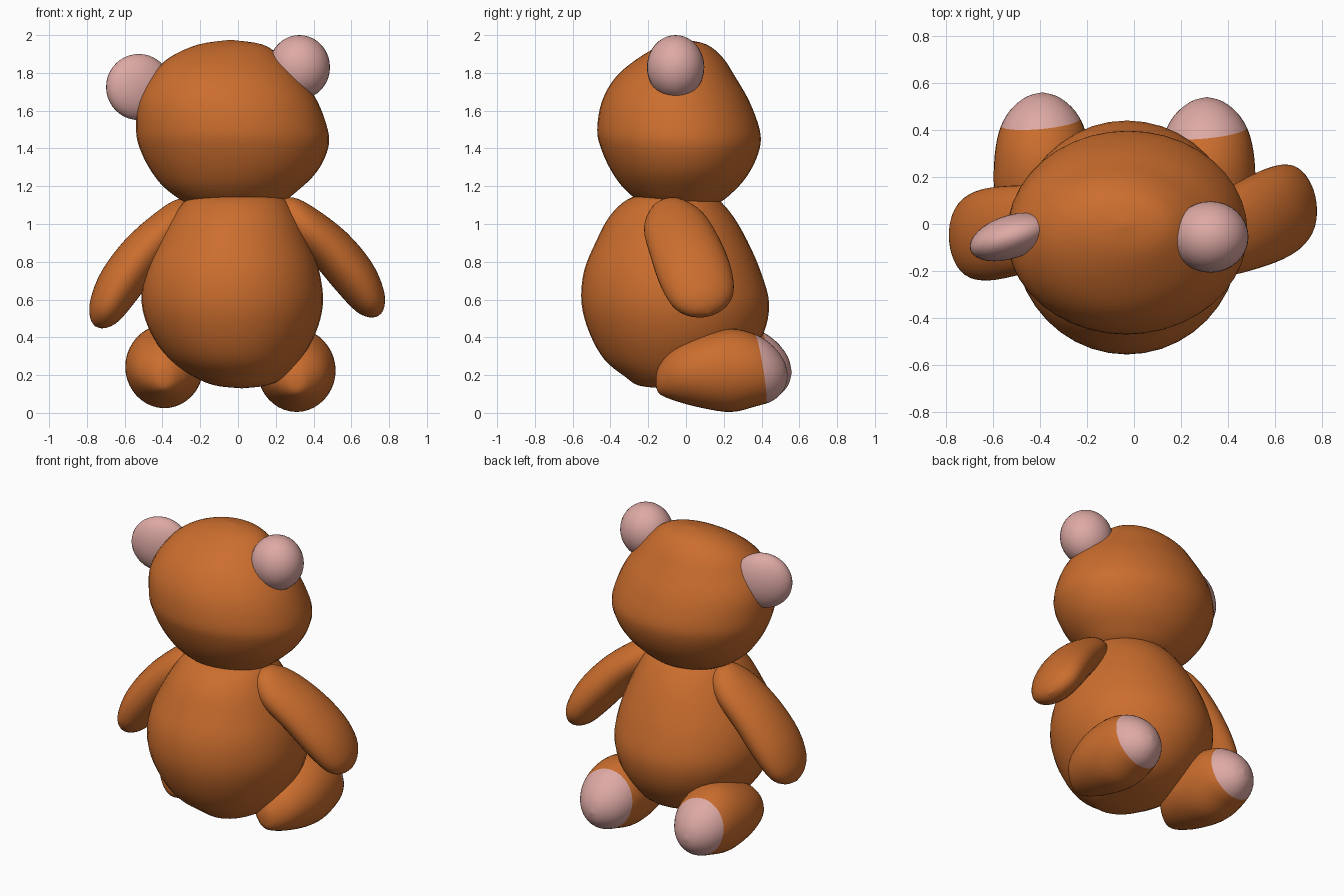
import bpy, bmesh, math
from mathutils import Vector, Matrix

if "Cube" in bpy.data.objects:
    bpy.data.objects.remove(bpy.data.objects["Cube"])


def material(name, rgb):
    m = bpy.data.materials.new(name)
    m.diffuse_color = (*rgb, 1)
    m.use_nodes = True
    m.node_tree.nodes["Principled BSDF"].inputs["Base Color"].default_value = m.diffuse_color
    return m


FUR = material("orange_brown_fur", (0.60, 0.155, 0.027))
PINK = material("soft_pink", (0.73, 0.40, 0.375))
X, Y, Z = Vector((1, 0, 0)), Vector((0, 1, 0)), Vector((0, 0, 1))


def finish(name, bm, mats):
    bmesh.ops.recalc_face_normals(bm, faces=bm.faces)
    for f in bm.faces:
        f.smooth = True
    me = bpy.data.meshes.new(name)
    bm.to_mesh(me)
    bm.free()
    for m in mats:
        me.materials.append(m)
    ob = bpy.data.objects.new(name, me)
    bpy.context.collection.objects.link(ob)
    return ob


def smooth_rows(rows, steps=4):
    """Catmull-Rom interpolation through the given rows."""
    out, n = [], len(rows)
    for i in range(n - 1):
        a, b, c, d = (rows[max(i - 1, 0)], rows[i], rows[i + 1], rows[min(i + 2, n - 1)])
        for s in range(steps):
            t = s / steps
            out.append([0.5 * (2 * q + (r - p) * t + (2 * p - 5 * q + 4 * r - w) * t * t
                               + (3 * q - p - 3 * r + w) * t ** 3)
                        for p, q, r, w in zip(a, b, c, d)])
    return out + [list(rows[-1])]


def loft(rows, u, v, sides=40):
    """Skin elliptical rings (centre x, y, z, radius along u, radius along v)."""
    bm = bmesh.new()
    rows = smooth_rows(rows)
    rings = []
    for x, y, z, a, b in rows[1:-1]:
        c = Vector((x, y, z))
        rings.append([bm.verts.new(c + u * max(a, .002) * math.cos(k * math.tau / sides)
                                   + v * max(b, .002) * math.sin(k * math.tau / sides))
                      for k in range(sides)])
    ends = [bm.verts.new(r[:3]) for r in (rows[0], rows[-1])]
    for k in range(sides):
        j = (k + 1) % sides
        for p, q in zip(rings, rings[1:]):
            bm.faces.new((p[k], p[j], q[j], q[k]))
        bm.faces.new((ends[0], rings[0][j], rings[0][k]))
        bm.faces.new((ends[1], rings[-1][k], rings[-1][j]))
    return bm


def from_extents(rows):
    return [((a + b) / 2, (c + d) / 2, z, (b - a) / 2, (d - c) / 2) for z, a, b, c, d in rows]


# Body and head: height, then left, right, front and back extents
body = [(.13, .02, .02, -.12, -.12), (.145, -.12, .15, -.25, .04), (.19, -.23, .25, -.32, .20),
        (.28, -.36, .33, -.43, .32), (.42, -.46, .41, -.51, .41), (.58, -.51, .45, -.553, .44),
        (.75, -.49, .43, -.54, .395), (.91, -.42, .375, -.475, .325), (1.04, -.345, .315, -.405, .25),
        (1.13, -.27, .25, -.31, .17), (1.16, -.17, .17, -.2, .1), (1.17, 0, 0, -.05, -.05)]
finish("body", loft(from_extents(body), X, Y), [FUR])

head = [(1.06, -.02, -.02, -.03, -.03), (1.10, -.24, .20, -.21, .15), (1.18, -.375, .32, -.32, .26),
        (1.28, -.46, .42, -.395, .34), (1.40, -.52, .477, -.45, .39), (1.50, -.54, .475, -.47, .39),
        (1.65, -.53, .42, -.445, .335), (1.78, -.46, .33, -.37, .26), (1.88, -.365, .235, -.25, .195),
        (1.95, -.21, .13, -.12, .11), (1.975, -.04, -.04, 0, 0)]
finish("head", loft(from_extents(head), X, Y), [FUR])

# Arms: position along the arm, outward offset, thickness, width
ARM = [(0, 0, 0, 0), (.05, 0, .07, .09), (.2, .012, .105, .165), (.45, .035, .12, .19),
       (.7, .03, .12, .195), (.88, .01, .095, .165), (.97, 0, .05, .09), (1, 0, 0, 0)]
for name, start, end in (("left_arm", (-.24, .01, 1.12), (-.76, -.07, .46)),
                         ("right_arm", (.22, -.11, 1.12), (.75, .12, .525))):
    a, b = Vector(start), Vector(end)
    axis = (b - a).normalized()
    wide = (Y - axis * axis.y).normalized()
    out = axis.cross(wide)
    if out.z < 0:
        out = -out
    rows = [(*(a.lerp(b, t) + out * o), th, w) for t, o, th, w in ARM]
    finish(name, loft(rows, out, wide), [FUR])

# Legs: depth, height, half width, half height; soles cut off in pink
LEG = [(-.15, .18, 0, 0), (-.135, .185, .06, .07), (-.05, .215, .15, .14), (.1, .23, .2, .195),
       (.25, .235, .205, .22), (.38, .235, .185, .19), (.47, .22, .14, .145),
       (.53, .21, .07, .075), (.55, .205, 0, 0)]
for name, cx, shift, edge in (("left_leg", -.39, .01, .50), ("right_leg", .31, -.01, .395)):
    bm = loft([(cx, y + shift, z + shift, a, b) for y, z, a, b in LEG], X, Z)
    normal = Vector((-.09, 1, .16))
    origin = Vector((0, edge, .05))
    bmesh.ops.bisect_plane(bm, geom=bm.verts[:] + bm.edges[:] + bm.faces[:],
                           plane_co=origin, plane_no=normal)
    for f in bm.faces:
        f.material_index = int((f.calc_center_median() - origin).dot(normal) > 0)
    finish(name, bm, [FUR, PINK])

# Ears
for name, pos, size, turn in (("left_ear", (-.525, -.055, 1.725), (.18, .092, .175), 18),
                              ("right_ear", (.325, -.055, 1.83), (.162, .152, .17), 0)):
    bm = bmesh.new()
    bmesh.ops.create_uvsphere(bm, u_segments=32, v_segments=20, radius=1,
                              matrix=Matrix.Translation(pos)
                              @ Matrix.Rotation(math.radians(turn), 4, 'Z')
                              @ Matrix.Diagonal((*size, 1)))
    finish(name, bm, [PINK])
